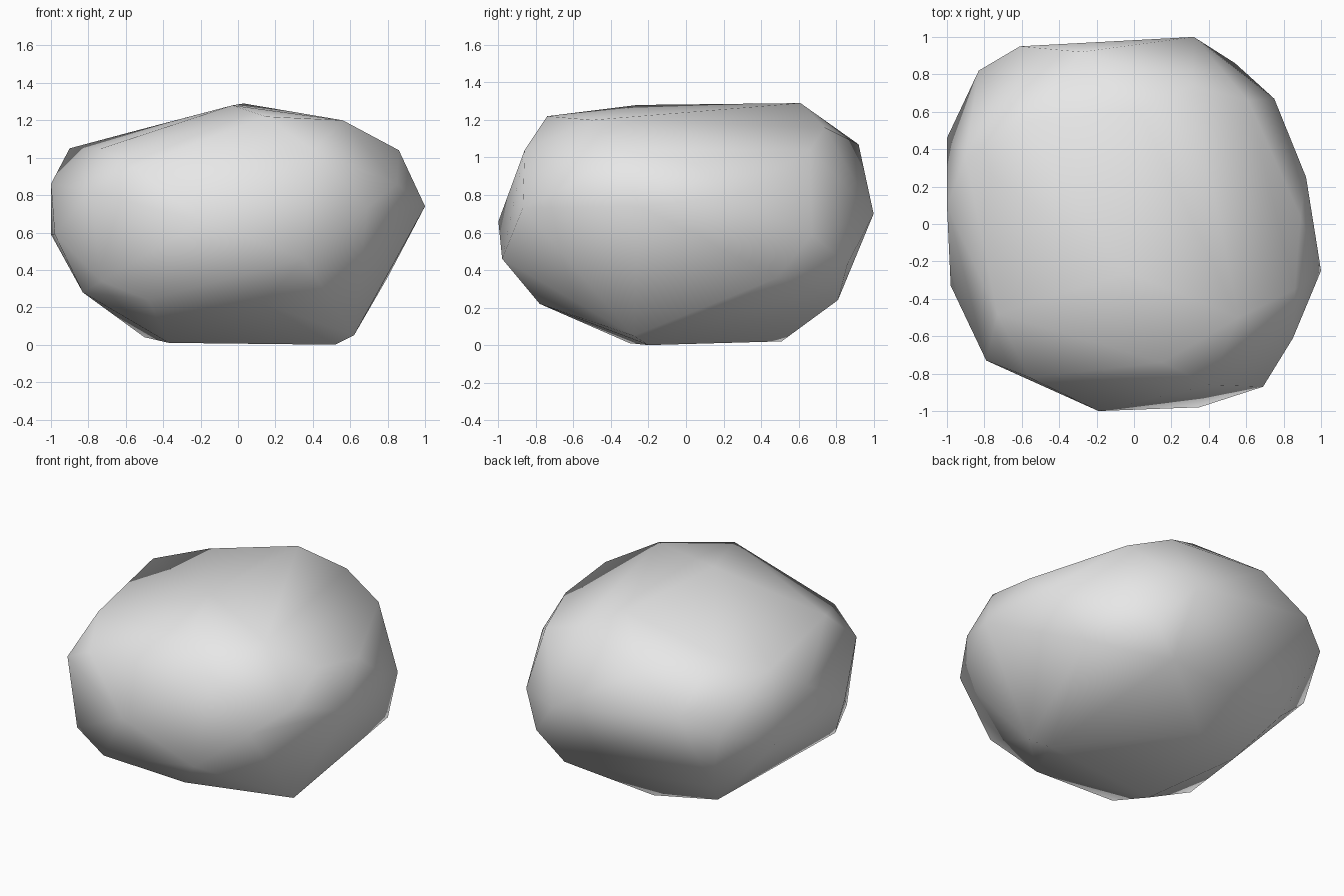
import bpy
import bmesh
from mathutils import Vector

# Remove only the default cube
default_cube = bpy.data.objects.get("Cube")
if default_cube:
    bpy.data.objects.remove(default_cube, do_unlink=True)

# Corners of the boulder, grouped by height band
crown = [
    (0.03, 0.61, 1.29), (-0.03, -0.26, 1.28), (0.15, -0.74, 1.22),
    (0.56, -0.5, 1.2), (-0.6, 0.54, 1.13), (0.31, 0.74, 1.16),
]
shoulder = [
    (0.86, -0.35, 1.04), (0.61, 0.66, 1.04), (-0.28, 0.92, 1.07),
    (-0.9, 0.36, 1.05), (-0.73, -0.48, 1.05), (-0.56, -0.82, 0.95),
    (0.4, -0.86, 1.04), (0.89, 0.04, 0.97),
]
girdle = [
    (1, -0.25, 0.74), (0.92, 0.25, 0.79), (0.75, 0.67, 0.59),
    (0.54, 0.86, 0.43), (0.32, 1, 0.7), (-0.61, 0.95, 0.85),
    (-0.83, 0.82, 0.74), (-1, 0.1, 0.86), (-1, 0.46, 0.59),
    (-0.98, -0.33, 0.59), (-0.79, -0.73, 0.82), (-0.19, -1, 0.66),
    (0.35, -0.98, 0.46), (0.69, -0.87, 0.73), (0.85, -0.61, 0.86),
]
underside = [
    (0.8, 0.49, 0.36), (0.36, 0.81, 0.24), (-0.65, 0.65, 0.28),
    (-0.83, -0.44, 0.28), (-0.73, -0.71, 0.34), (-0.48, -0.78, 0.24),
    (0.14, -0.78, 0.22),
]
base = [
    (0.62, -0.28, 0.05), (0.52, -0.2, 0), (-0.37, -0.3, 0.01),
    (-0.5, 0.37, 0.04), (-0.11, 0.51, 0.02),
]


def make_material(name, colour):
    """Plain matte material, the same in the viewport and in a render."""
    material = bpy.data.materials.new(name)
    material.use_nodes = True
    material.diffuse_color = colour
    shader = material.node_tree.nodes["Principled BSDF"]
    shader.inputs["Base Color"].default_value = colour
    return material


def make_hull(name, bands, material):
    """Wrap a convex skin around all corner bands and shade it smooth."""
    builder = bmesh.new()
    for band in bands:
        for corner in band:
            builder.verts.new(Vector(corner))
    bmesh.ops.convex_hull(builder, input=builder.verts[:])

    # Drop any corner swallowed by the skin
    loose = [vert for vert in builder.verts if not vert.link_faces]
    bmesh.ops.delete(builder, geom=loose, context='VERTS')
    bmesh.ops.recalc_face_normals(builder, faces=builder.faces[:])
    for face in builder.faces:
        face.smooth = True

    mesh = bpy.data.meshes.new(name)
    builder.to_mesh(mesh)
    builder.free()
    mesh.materials.append(material)
    rock = bpy.data.objects.new(name, mesh)
    bpy.context.scene.collection.objects.link(rock)
    return rock


# Boulder
stone_grey = make_material("stone_grey", (0.8, 0.8, 0.8, 1))
make_hull("boulder", [crown, shoulder, girdle, underside, base], stone_grey)
